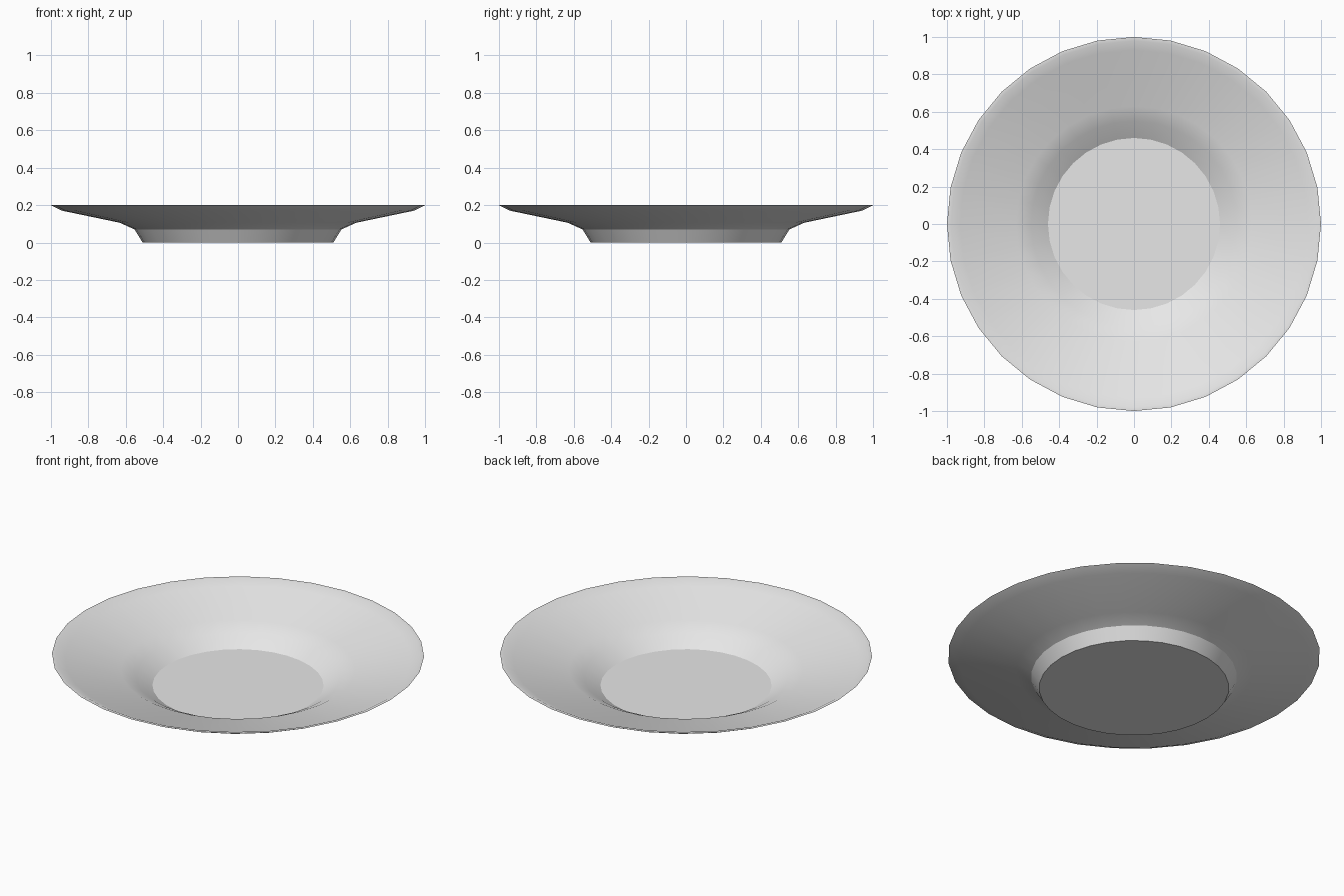
import bpy, bmesh, math

if "Cube" in bpy.data.objects:
    bpy.data.objects.remove(bpy.data.objects["Cube"])

SIDES = 32

# half cross-section (radius, height): underside outwards, over the rim, back to the well
profile = [(0.51, 0.0), (0.553, 0.07), (0.633, 0.106), (0.94, 0.17), (1.0, 0.2),
           (0.98, 0.2), (0.93, 0.176), (0.63, 0.114), (0.55, 0.075), (0.46, 0.02)]

bm = bmesh.new()
rings = []
for r, z in profile:
    rings.append([bm.verts.new((r * math.cos(2 * math.pi * i / SIDES),
                                r * math.sin(2 * math.pi * i / SIDES), z))
                  for i in range(SIDES)])

# walls between rings
for a, b in zip(rings, rings[1:]):
    for i in range(SIDES):
        j = (i + 1) % SIDES
        bm.faces.new((a[i], a[j], b[j], b[i]))

# flat foot and flat well
bm.faces.new(rings[0][::-1])
bm.faces.new(rings[-1])
bmesh.ops.recalc_face_normals(bm, faces=bm.faces)

mesh = bpy.data.meshes.new("plate")
bm.to_mesh(mesh)
bm.free()
plate = bpy.data.objects.new("plate", mesh)
bpy.context.collection.objects.link(plate)

# one plain ceramic colour
mat = bpy.data.materials.new("light grey ceramic")
mat.diffuse_color = (0.8, 0.8, 0.8, 1)
mat.use_nodes = True
mat.node_tree.nodes["Principled BSDF"].inputs["Base Color"].default_value = mat.diffuse_color
mesh.materials.append(mat)

# smooth flanks, crisp rim and foot
bpy.context.view_layer.objects.active = plate
plate.select_set(True)
bpy.ops.object.shade_smooth_by_angle(angle=math.radians(30))
